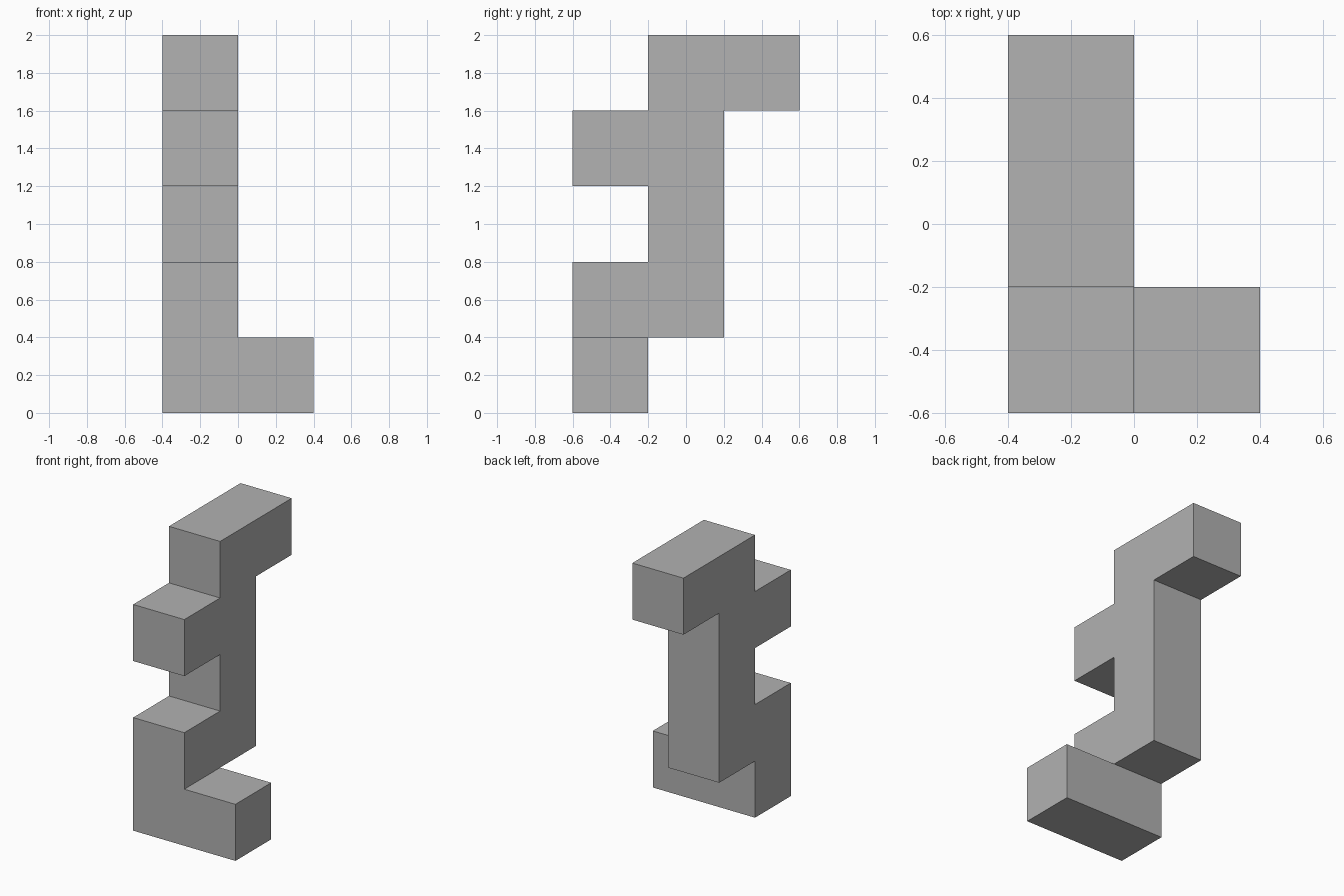
import bpy, bmesh
from mathutils import Vector, Matrix

default = bpy.data.objects.get("Cube")
if default:
    bpy.data.objects.remove(default, do_unlink=True)

S = 0.4  # edge length of one cube

# Plain grey material
grey = bpy.data.materials.new("plain grey")
grey.use_nodes = True
colour = (0.445, 0.445, 0.445, 1)
grey.diffuse_color = colour
grey.node_tree.nodes["Principled BSDF"].inputs["Base Color"].default_value = colour

# Chain of cubes as (x, y, z) grid steps: foot, lower block, column, arm, head
cells = [(1, 0, 0), (0, 0, 0),
         (0, 0, 1), (0, 1, 1),
         (0, 1, 2), (0, 1, 3),
         (0, 0, 3),
         (0, 1, 4), (0, 2, 4)]

bm = bmesh.new()
for x, y, z in cells:
    centre = Vector((x - 0.5, y - 1, z + 0.5)) * S
    bmesh.ops.create_cube(bm, size=S, matrix=Matrix.Translation(centre))

# Remove the paired walls where cubes touch, then weld into one shell
seen = {}
for f in bm.faces:
    key = tuple(round(c * 100) for c in f.calc_center_median())
    seen.setdefault(key, []).append(f)
inner = [f for group in seen.values() if len(group) > 1 for f in group]
bmesh.ops.delete(bm, geom=inner, context='FACES')
bmesh.ops.remove_doubles(bm, verts=bm.verts[:], dist=0.001)

# Merge coplanar squares into clean flat sides
bmesh.ops.dissolve_limit(bm, angle_limit=0.01, verts=bm.verts[:], edges=bm.edges[:])
bmesh.ops.recalc_face_normals(bm, faces=bm.faces[:])

mesh = bpy.data.meshes.new("block_chain")
bm.to_mesh(mesh)
bm.free()
mesh.materials.append(grey)
bpy.context.collection.objects.link(bpy.data.objects.new("block_chain", mesh))
